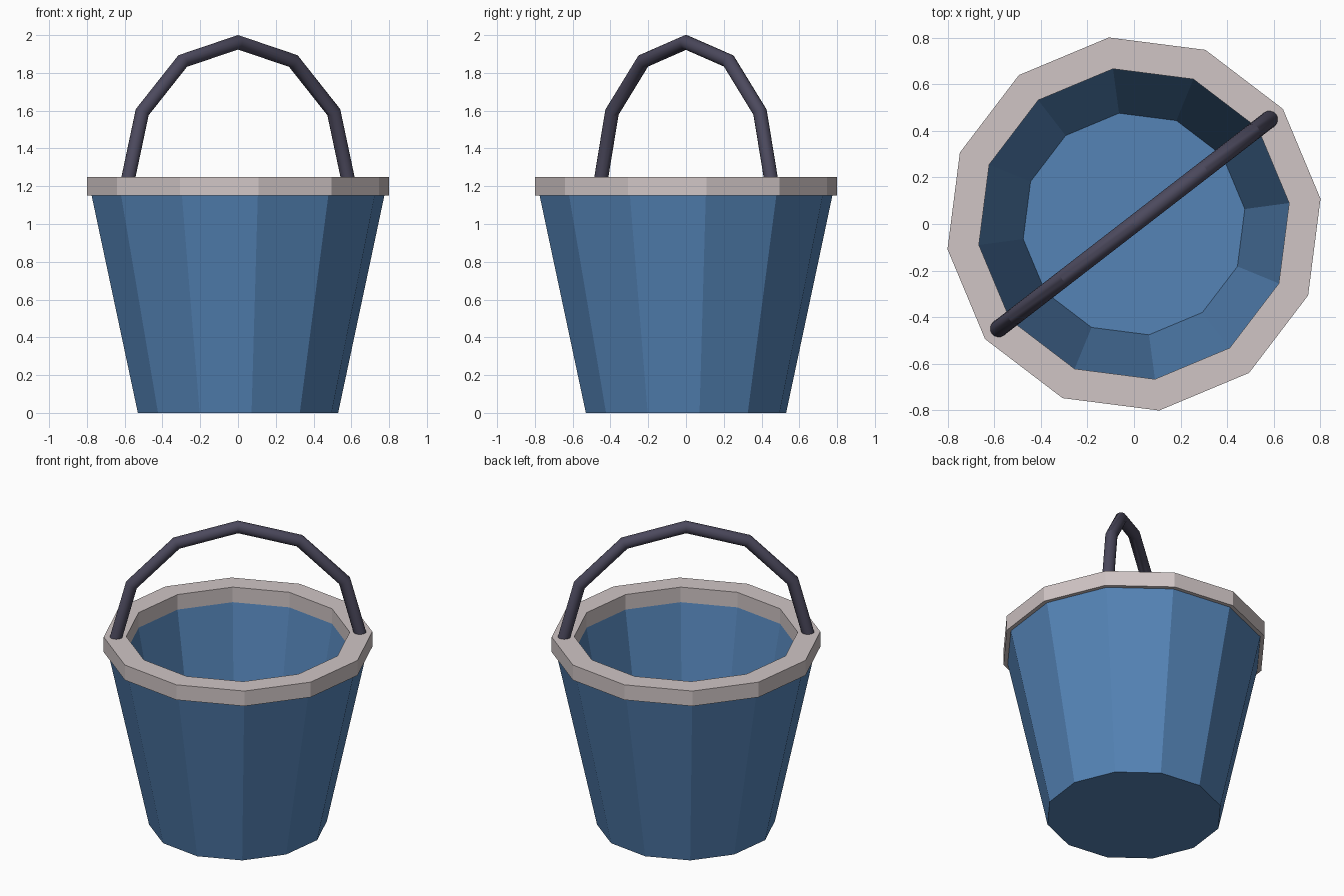
import bpy, bmesh, math
from mathutils import Vector

if "Cube" in bpy.data.objects:
    bpy.data.objects.remove(bpy.data.objects["Cube"])

SIDES = 12
TURN = math.radians(7.7)          # twist of the twelve-sided bucket
HANDLE_DIR = TURN + math.radians(30)


def material(name, rgb):
    m = bpy.data.materials.new(name)
    m.diffuse_color = (*rgb, 1)
    m.use_nodes = True
    m.node_tree.nodes["Principled BSDF"].inputs["Base Color"].default_value = m.diffuse_color
    return m


def finish(bm, name, mat):
    bmesh.ops.recalc_face_normals(bm, faces=bm.faces)
    me = bpy.data.meshes.new(name)
    bm.to_mesh(me)
    bm.free()
    ob = bpy.data.objects.new(name, me)
    bpy.context.collection.objects.link(ob)
    me.materials.append(mat)
    return ob


def bridge(bm, a, b):
    n = len(a)
    for i in range(n):
        j = (i + 1) % n
        bm.faces.new((a[i], a[j], b[j], b[i]))


def lathe(name, profile, mat, closed):
    """Spin (radius, z) points; an open profile gets a cap at each end."""
    bm = bmesh.new()
    rings = []
    for r, z in profile:
        ring = []
        for i in range(SIDES):
            a = TURN + i * math.tau / SIDES
            ring.append(bm.verts.new((r * math.cos(a), r * math.sin(a), z)))
        rings.append(ring)
    for a, b in zip(rings, rings[1:]):
        bridge(bm, a, b)
    if closed:
        bridge(bm, rings[-1], rings[0])
    else:
        bm.faces.new(rings[0])
        bm.faces.new(rings[-1])
    return finish(bm, name, mat)


blue = material("bucket blue", (0.089, 0.228, 0.47))
pale = material("rim pale grey", (0.63, 0.56, 0.56))
dark = material("handle dark grey", (0.072, 0.067, 0.11))

# Bucket body: outer wall, hidden top edge, inner wall, floor
lathe("bucket_body",
      [(0.535, 0), (0.784, 1.16), (0.675, 1.16), (0.48, 0.11)], blue, False)

# Rim band
lathe("rim", [(0.808, 1.15), (0.808, 1.25), (0.672, 1.25), (0.672, 1.15)],
      pale, True)

# Handle: mitred tube over a six-segment half circle
R, TUBE, ZC, N, STEPS = 0.74, 0.037, 1.222, 16, 6
out = Vector((math.cos(HANDLE_DIR), math.sin(HANDLE_DIR), 0))
side = Vector((-out.y, out.x, 0))
bm = bmesh.new()
rings = []
for k in range(STEPS + 1):
    t = math.pi * k / STEPS
    radial = out * math.cos(t) + Vector((0, 0, math.sin(t)))
    centre = radial * R + Vector((0, 0, ZC))
    stretch = TUBE / math.cos(math.pi / STEPS / 2)
    rings.append([bm.verts.new(centre
                               + radial * stretch * math.cos(i * math.tau / N)
                               + side * TUBE * math.sin(i * math.tau / N))
                  for i in range(N)])
for a, b in zip(rings, rings[1:]):
    bridge(bm, a, b)
bm.faces.new(rings[0])
bm.faces.new(rings[-1])
handle = finish(bm, "handle", dark)
bpy.context.view_layer.objects.active = handle
handle.select_set(True)
bpy.ops.object.shade_smooth_by_angle(angle=math.radians(25))
